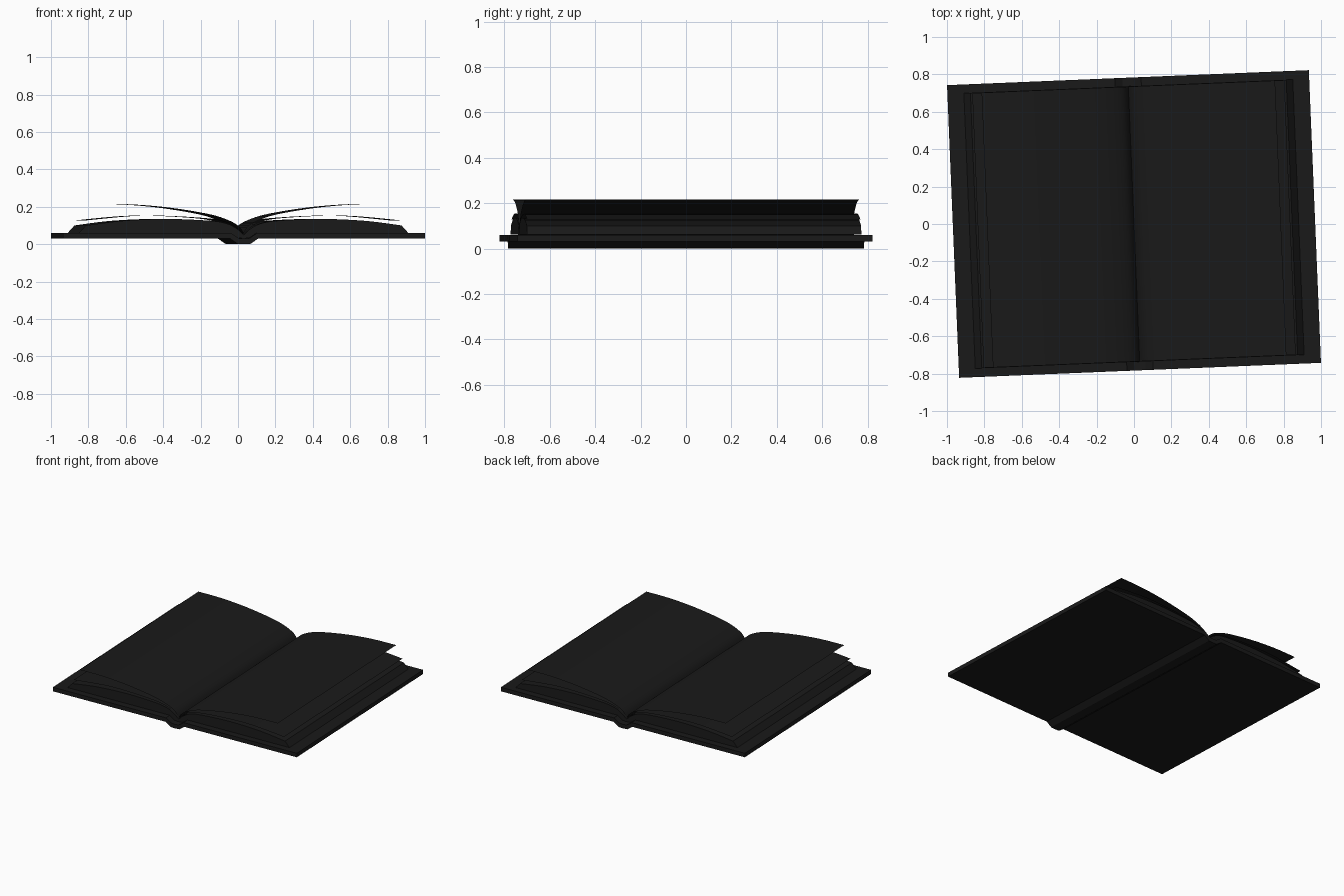
import bpy, bmesh, math

if "Cube" in bpy.data.objects:
    bpy.data.objects.remove(bpy.data.objects["Cube"])

ANGLE = math.radians(2.37)
ink = bpy.data.materials.new("dark")
ink.diffuse_color = (0.01, 0.01, 0.01, 1)
ink.use_nodes = True
ink.node_tree.nodes["Principled BSDF"].inputs["Base Color"].default_value = ink.diffuse_color


def smooth_path(pts, n=4):
    """Catmull-Rom curve through profile points."""
    p = [pts[0]] + pts + [pts[-1]]
    out = []
    for i in range(1, len(p) - 2):
        a, b, c, d = p[i - 1:i + 3]
        for k in range(n):
            t = k / n
            out.append(tuple(0.5 * (2 * b[j] + (c[j] - a[j]) * t
                       + (2 * a[j] - 5 * b[j] + 4 * c[j] - d[j]) * t * t
                       + (3 * b[j] - a[j] - 3 * c[j] + d[j]) * t ** 3) for j in (0, 1)))
    return out + [pts[-1]]


def mirrored(pts):
    """Right-half profile starting at x = 0, completed to the left."""
    return [(-x, z) for x, z in reversed(pts[1:])] + pts


def extrude(name, pts, half_y, closed):
    bm = bmesh.new()
    rows = [[bm.verts.new((x, y, z)) for x, z in pts] for y in (-half_y, half_y)]
    n = len(pts)
    for i in range(n if closed else n - 1):
        j = (i + 1) % n
        bm.faces.new((rows[0][i], rows[0][j], rows[1][j], rows[1][i]))
    if closed:
        caps = [bm.faces.new(rows[0]), bm.faces.new(rows[1][::-1])]
        bmesh.ops.recalc_face_normals(bm, faces=bm.faces)
        bmesh.ops.triangulate(bm, faces=caps)
    mesh = bpy.data.meshes.new(name)
    bm.to_mesh(mesh)
    bm.free()
    mesh.materials.append(ink)
    ob = bpy.data.objects.new(name, mesh)
    bpy.context.collection.objects.link(ob)
    ob.rotation_euler.z = ANGLE
    bpy.ops.object.select_all(action='DESELECT')
    ob.select_set(True)
    bpy.context.view_layer.objects.active = ob
    bpy.ops.object.shade_smooth_by_angle(angle=math.radians(30))
    return ob


# Hard cover with the dropped spine channel
outer = mirrored([(0, 0), (0.035, 0.002), (0.075, 0.03), (0.968, 0.03)])
inner = mirrored([(0, 0.03), (0.03, 0.032), (0.07, 0.06), (0.968, 0.06)])
extrude("cover", outer + inner[::-1], 0.783, True)

# Stack of pages, bevelled at the fore edge and dipping into the gutter
crown = smooth_path([(0, 0.05), (0.04, 0.085), (0.1, 0.113), (0.2, 0.127),
                     (0.42, 0.135), (0.65, 0.125), (0.845, 0.1)])
top = mirrored(crown + [(0.88, 0.061)])
bottom = mirrored([(0, 0.031), (0.03, 0.033), (0.07, 0.061)])
extrude("page_block", top + bottom[::-1], 0.737, True)

# Loose sheets lifting off the stack on both sides
sheets = {
    "lower_sheet": [(0, 0.055), (0.04, 0.092), (0.1, 0.122), (0.2, 0.139),
                    (0.42, 0.152), (0.6, 0.15), (0.835, 0.128)],
    "upper_sheet": [(0, 0.06), (0.03, 0.1), (0.1, 0.136), (0.2, 0.164),
                    (0.4, 0.196), (0.6, 0.213), (0.785, 0.215)],
}
for name, pts in sheets.items():
    extrude(name, mirrored(smooth_path(pts)), 0.735, False)
